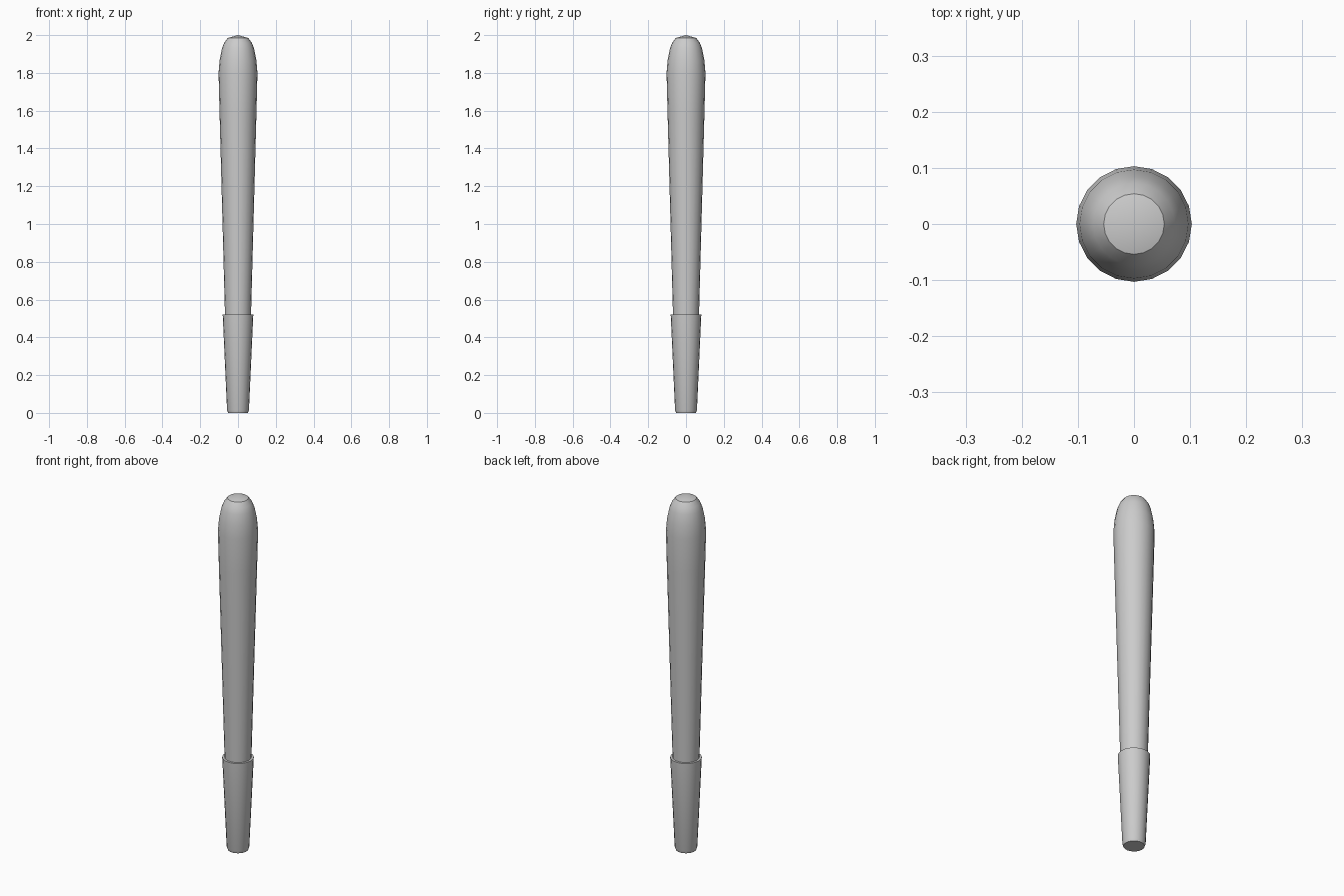
import bpy, bmesh, math

if "Cube" in bpy.data.objects:
    bpy.data.objects.remove(bpy.data.objects["Cube"])

SIDES = 20


def lathe(name, profile):
    """Revolve an (r, z) profile around z; r == 0 makes a pole."""
    bm = bmesh.new()
    rings = []
    for r, z in profile:
        if r == 0:
            rings.append([bm.verts.new((0, 0, z))] * SIDES)
        else:
            rings.append([bm.verts.new((r * math.cos(a), r * math.sin(a), z))
                          for a in (2 * math.pi * i / SIDES for i in range(SIDES))])
    for lo, hi in zip(rings, rings[1:]):
        for i in range(SIDES):
            j = (i + 1) % SIDES
            bm.faces.new(list(dict.fromkeys((lo[i], lo[j], hi[j], hi[i]))))
    bmesh.ops.recalc_face_normals(bm, faces=bm.faces)
    mesh = bpy.data.meshes.new(name)
    bm.to_mesh(mesh)
    bm.free()
    obj = bpy.data.objects.new(name, mesh)
    bpy.context.collection.objects.link(obj)
    bpy.context.view_layer.objects.active = obj
    obj.select_set(True)
    bpy.ops.object.shade_smooth_by_angle(angle=math.radians(32))
    obj.select_set(False)
    return obj


# Tapered handle sleeve with a small chamfer at the foot and a ledge on top
lathe("grip", [(0, 0), (0.053, 0), (0.058, 0.015), (0.081, 0.52),
               (0.069, 0.52)])

# Widening shaft with a rounded end and a shallow conical tip
lathe("barrel", [(0.069, 0.52), (0.098, 1.60), (0.103, 1.80), (0.097, 1.87),
                 (0.085, 1.93), (0.073, 1.96), (0.054, 1.985), (0, 2.0)])
